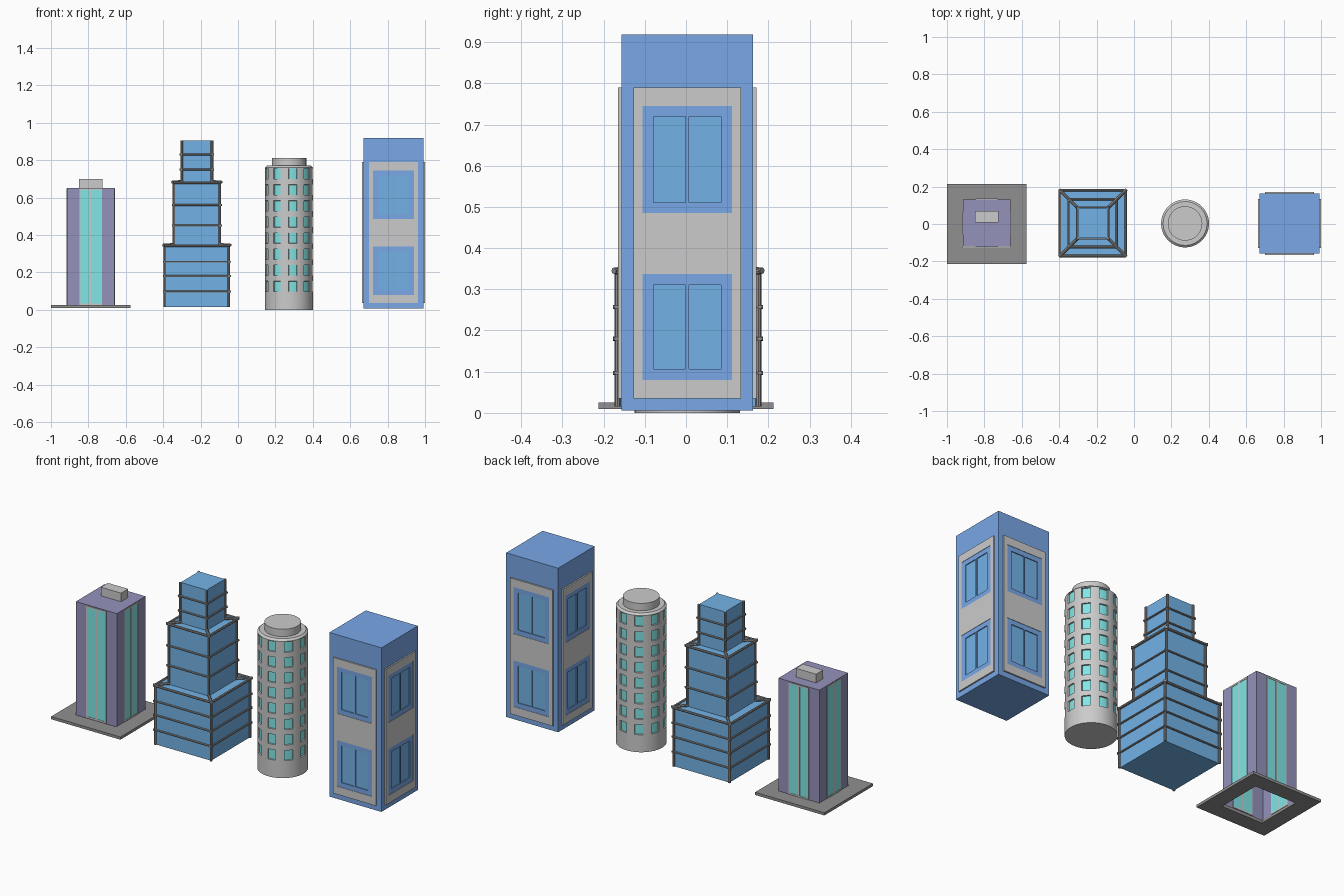
import bpy, bmesh, math
from mathutils import Vector, Matrix

if "Cube" in bpy.data.objects:
    bpy.data.objects.remove(bpy.data.objects["Cube"])


def material(name, rgb):
    m = bpy.data.materials.new(name)
    m.diffuse_color = (*rgb, 1)
    m.use_nodes = True
    m.node_tree.nodes["Principled BSDF"].inputs["Base Color"].default_value = m.diffuse_color
    return m


PURPLE = material("purple", (0.30, 0.29, 0.50))
CYAN = material("cyan", (0.22, 0.80, 0.80))
BLUE = material("blue", (0.19, 0.39, 0.80))
GLASS = material("glass_blue", (0.17, 0.45, 0.80))
DARK = material("dark_grey", (0.28, 0.28, 0.28))


def finish(bm, name, *mats, smooth=False):
    bmesh.ops.recalc_face_normals(bm, faces=bm.faces)
    me = bpy.data.meshes.new(name)
    bm.to_mesh(me)
    bm.free()
    for m in mats:
        if m:
            me.materials.append(m)
    ob = bpy.data.objects.new(name, me)
    bpy.context.collection.objects.link(ob)
    if smooth:
        bpy.ops.object.select_all(action='DESELECT')
        ob.select_set(True)
        bpy.context.view_layer.objects.active = ob
        bpy.ops.object.shade_smooth_by_angle(angle=math.radians(30))
    return ob


def add_box(bm, x0, x1, y0, y1, z0, z1, mat=Matrix()):
    size = Matrix.Diagonal((x1 - x0, y1 - y0, z1 - z0, 1))
    move = Matrix.Translation(((x0 + x1) / 2, (y0 + y1) / 2, (z0 + z1) / 2))
    return bmesh.ops.create_cube(bm, size=1, matrix=mat @ move @ size)["verts"]


def box(name, cx, cy, hx, hy, z0, z1, mat=None):
    bm = bmesh.new()
    add_box(bm, cx - hx, cx + hx, cy - hy, cy + hy, z0, z1)
    return finish(bm, name, mat)


def four_sides(name, cx, cy, rects, d0, d1, mat=None):
    """Boxes (u0, u1, z0, z1) laid on all four walls, from depth d0 out to d1."""
    bm = bmesh.new()
    for k in range(4):
        turn = Matrix.Translation((cx, cy, 0)) @ Matrix.Rotation(k * math.pi / 2, 4, 'Z')
        for u0, u1, z0, z1 in rects:
            add_box(bm, u0, u1, -d1, -d0, z0, z1, turn)
    return finish(bm, name, mat)


def add_pipe(bm, p, q, r):
    p, q = Vector(p), Vector(q)
    d = q - p
    m = Matrix.Translation((p + q) / 2) @ d.to_track_quat('Z', 'Y').to_matrix().to_4x4()
    bmesh.ops.create_cone(bm, cap_ends=True, segments=8, radius1=r, radius2=r,
                          depth=d.length, matrix=m)


def frame(u0, u1, z0, z1, w, h):
    """Four bars forming a rectangular border."""
    return [(u0, u0 + w, z0, z1), (u1 - w, u1, z0, z1),
            (u0 + w, u1 - w, z0, z0 + h), (u0 + w, u1 - w, z1 - h, z1)]


# --- Purple tower on an open square plinth ---
cx, cy, h = -0.787, 0.006, 0.126
four_sides("plinth", -0.787, 0, [(-0.213, 0.126, 0.01, 0.025)], 0.126, 0.213, DARK)
bm = bmesh.new()
add_box(bm, cx - h, cx + h, cy - h, cy + h, 0.02, 0.652)
bm.faces.ensure_lookup_table()
low = min(bm.faces, key=lambda f: f.calc_center_median().z)
bmesh.ops.delete(bm, geom=[low], context='FACES_ONLY')
finish(bm, "purple_tower", PURPLE)
four_sides("tower_strip_windows", cx, cy,
           [(-0.056, -0.006, 0.033, 0.641), (0.006, 0.056, 0.033, 0.641)],
           h - 0.002, h + 0.001, CYAN)
four_sides("tower_window_trim", cx, cy,
           frame(-0.061, 0.061, 0.025, 0.648, 0.005, 0.008) + [(-0.006, 0.006, 0.033, 0.64)],
           h - 0.002, h + 0.003)
box("roof_unit", cx, 0.039, 0.062, 0.031, 0.65, 0.70)

# --- Stepped blue tower wrapped in pipes ---
cx, cy = -0.22, 0.005
tiers = [(0.17, 0.015, 0.343, (0.097, 0.18, 0.257)),
         (0.122, 0.343, 0.68, (0.45, 0.56)),
         (0.08, 0.68, 0.905, (0.75, 0.83))]
corners = [(-1, -1), (1, -1), (1, 1), (-1, 1)]
bm = bmesh.new()
for i, (h, z0, z1, rings) in enumerate(tiers):
    box(f"step_{i + 1}", cx, cy, h, h, z0, z1, GLASS)

    def at(c, r, z):
        return (cx + c[0] * r, cy + c[1] * r, z)
    for k, c in enumerate(corners):
        n = corners[(k + 1) % 4]
        add_pipe(bm, at(c, h + 0.001, z0), at(c, h + 0.001, z1), 0.007)
        for z in rings:
            e = h + 0.004
            # overshoot each bar so the rings close at the corners
            d = Vector((n[0] - c[0], n[1] - c[1], 0)) * 0.004
            add_pipe(bm, Vector(at(c, e, z)) - d, Vector(at(n, e, z)) + d, 0.005)
        if i < 2:
            e = h + 0.006
            add_pipe(bm, at(c, e, z1), at(n, e, z1), 0.007)
            add_pipe(bm, at(c, e + 0.004, z1 + 0.002),
                     at(c, tiers[i + 1][0], z1 + 0.006), 0.008)
finish(bm, "pipework", DARK, smooth=True)

# --- Round tower with nine columns of recessed windows ---
cx, cy, R, N = 0.273, 0.003, 0.128, 72
levels = [0.0]
for row in range(8):
    z = 0.125 + row * 0.086
    levels += [z - 0.028, z + 0.028]
profile = [(R, z) for z in levels] + [(R, 0.76), (0.117, 0.77)]
start = math.radians(-90 + 9 - 10)
bm = bmesh.new()
loops = [[bm.verts.new((cx + r * math.cos(start + math.tau * k / N),
                        cy + r * math.sin(start + math.tau * k / N), z)) for k in range(N)]
         for r, z in profile]
panes = []
for j in range(len(loops) - 1):
    for k in range(N):
        n = (k + 1) % N
        f = bm.faces.new((loops[j][k], loops[j][n], loops[j + 1][n], loops[j + 1][k]))
        if j % 2 == 1 and j < 17 and k % 8 < 4:
            panes.append(f)
bm.faces.new(loops[0][::-1])
bm.faces.new(loops[-1])
bm.normal_update()
bmesh.ops.inset_region(bm, faces=panes, thickness=0.001, depth=-0.007, use_even_offset=True)
for f in panes:
    f.material_index = 1
stone = material("light_grey", (0.7, 0.7, 0.7))
finish(bm, "round_tower", stone, CYAN, smooth=True)
bm = bmesh.new()
bmesh.ops.create_cone(bm, cap_ends=True, segments=64, radius1=0.092, radius2=0.092,
                      depth=0.045, matrix=Matrix.Translation((cx, cy, 0.7885)))
finish(bm, "round_roof_cap", None, smooth=True)

# --- Tall blue block with grey panels and double windows ---
cx, cy, h = 0.832, 0.003, 0.16
box("blue_block", cx, cy, h, h, 0.006, 0.918, BLUE)
u = 0.131
panel = [(-u, -0.109, 0.035, 0.79), (0.109, u, 0.035, 0.79),
         (-0.109, 0.109, 0.035, 0.08), (-0.109, 0.109, 0.337, 0.485),
         (-0.109, 0.109, 0.745, 0.79)]
four_sides("wall_panels", cx, cy, panel, h - 0.002, h + 0.008)
surrounds, glass = [], []
for z0, z1 in ((0.08, 0.337), (0.485, 0.745)):
    surrounds += frame(-0.109, 0.109, z0, z1, 0.027, 0.026)
    surrounds.append((-0.004, 0.004, z0 + 0.026, z1 - 0.026))
    glass += [(-0.082, -0.004, z0 + 0.026, z1 - 0.026), (0.004, 0.082, z0 + 0.026, z1 - 0.026)]
four_sides("window_surrounds", cx, cy, surrounds, h - 0.002, h + 0.006, BLUE)
four_sides("window_glass", cx, cy, glass, h - 0.002, h + 0.001, GLASS)
